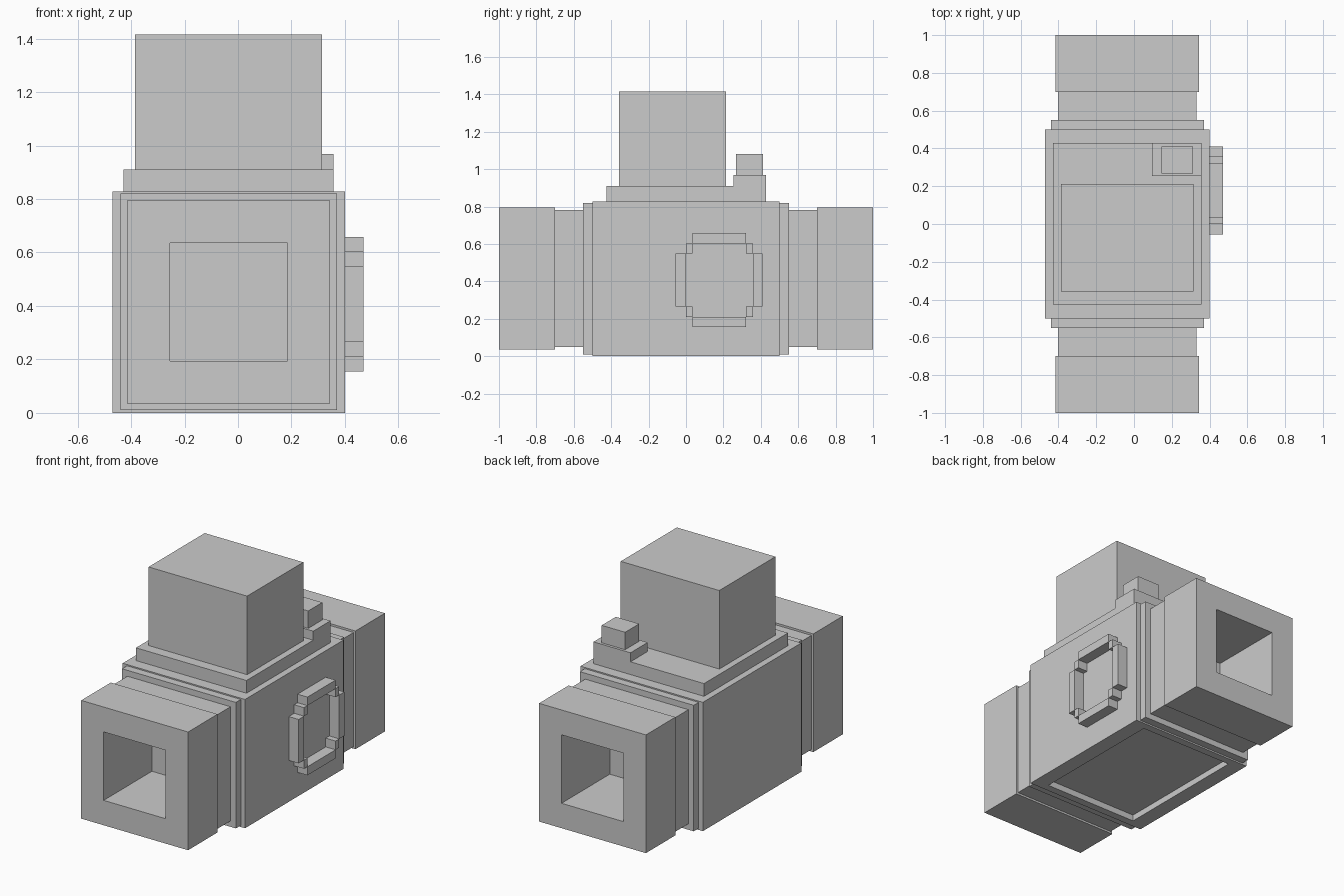
import bpy, bmesh

if "Cube" in bpy.data.objects:
    bpy.data.objects.remove(bpy.data.objects["Cube"])


def finish(name, bm):
    bmesh.ops.recalc_face_normals(bm, faces=bm.faces)
    mesh = bpy.data.meshes.new(name)
    bm.to_mesh(mesh)
    bm.free()
    obj = bpy.data.objects.new(name, mesh)
    bpy.context.collection.objects.link(obj)
    return obj


def loft(name, centre, rings, along_y=False):
    """Closed solid through rectangular rings (half_u, half_v, position)."""
    bm = bmesh.new()
    loops = []
    for hu, hv, w in rings:
        loop = []
        for su, sv in ((-1, -1), (1, -1), (1, 1), (-1, 1)):
            u, v = centre[0] + su * hu, centre[1] + sv * hv
            loop.append(bm.verts.new((u, w, v) if along_y else (u, v, w)))
        loops.append(loop)
    for a, b in zip(loops, loops[1:]):
        for i in range(4):
            j = (i + 1) % 4
            bm.faces.new((a[i], a[j], b[j], b[i]))
    bm.faces.new(loops[0])
    bm.faces.new(loops[-1])
    return finish(name, bm)


def box(name, x, y, z):
    centre = ((x[0] + x[1]) / 2, (y[0] + y[1]) / 2)
    hx, hy = (x[1] - x[0]) / 2, (y[1] - y[0]) / 2
    return loft(name, centre, [(hx, hy, z[0]), (hx, hy, z[1])])


CX = -0.035

# Main body with a shallow recess underneath
loft("valve_body", (CX, 0), [
    (0.335, 0.45, 0.04), (0.335, 0.45, 0.0),
    (0.435, 0.50, 0.0), (0.435, 0.50, 0.828)])

# Hollow pipe ends: bore, socket, neck and flange in one stepped profile
PIPE = [(0.22, 0.51), (0.22, 1.0), (0.38, 1.0), (0.38, 0.70),
        (0.367, 0.70), (0.367, 0.55), (0.405, 0.55), (0.405, 0.50)]
for side, sign in (("front", -1), ("back", 1)):
    loft(side + "_pipe", (CX, 0.415),
         [(h, h, sign * y) for h, y in PIPE], along_y=True)

# Top plate, motor housing and connector
box("top_plate", (-0.428, 0.358), (-0.425, 0.428), (0.828, 0.91))
box("motor_housing", (-0.386, 0.315), (-0.357, 0.213), (0.91, 1.415))
box("connector_base", (0.095, 0.358), (0.253, 0.428), (0.91, 0.968))
box("connector_plug", (0.145, 0.312), (0.268, 0.411), (0.968, 1.08))

# Blocky ring on the right side: four bars and four corner blocks
RX = (0.40, 0.47)
Y = (-0.055, 0.0, 0.034, 0.32, 0.357, 0.41)
Z = (0.155, 0.21, 0.266, 0.548, 0.603, 0.658)
RING = {"bottom_bar": (2, 0), "top_bar": (2, 4),
        "front_bar": (0, 2), "back_bar": (4, 2),
        "corner_low_front": (1, 1), "corner_low_back": (3, 1),
        "corner_high_front": (1, 3), "corner_high_back": (3, 3)}
for part, (i, k) in RING.items():
    box("side_ring_" + part, RX, Y[i:i + 2], Z[k:k + 2])
